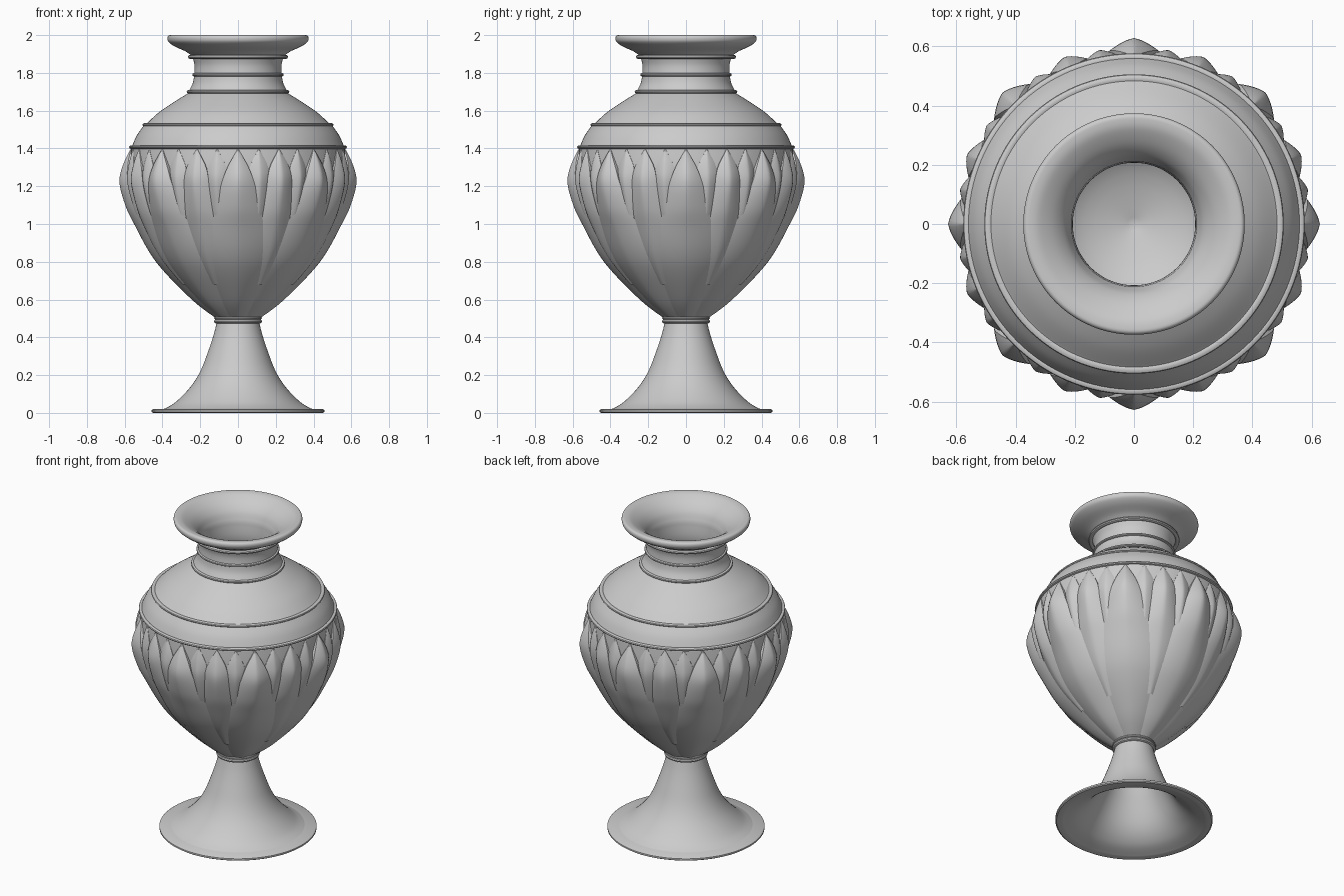
import bpy, bmesh
from math import sin, cos, pi, radians

if "Cube" in bpy.data.objects:
    bpy.data.objects.remove(bpy.data.objects["Cube"])


def smooth_path(pts, n=6):
    """Catmull-Rom curve through (radius, height) points."""
    out = []
    for i in range(len(pts) - 1):
        a, b, c, d = pts[max(i - 1, 0)], pts[i], pts[i + 1], pts[min(i + 2, len(pts) - 1)]
        for k in range(n):
            t = k / n
            out.append(tuple(0.5 * (2 * q + (r - p) * t + (2 * p - 5 * q + 4 * r - s) * t * t
                                    + (3 * q - p - 3 * r + s) * t ** 3)
                             for p, q, r, s in zip(a, b, c, d)))
    return out + [pts[-1]]


def interp(table, z):
    """Linear lookup of radius at height z in a (radius, height) list."""
    for (r0, z0), (r1, z1) in zip(table, table[1:]):
        if z <= z1:
            return r0 + (r1 - r0) * max(0, z - z0) / (z1 - z0)
    return table[-1][0]


def finish(name, bm, angle):
    me = bpy.data.meshes.new(name)
    bm.to_mesh(me)
    bm.free()
    ob = bpy.data.objects.new(name, me)
    bpy.context.collection.objects.link(ob)
    bpy.ops.object.select_all(action='DESELECT')
    ob.select_set(True)
    bpy.context.view_layer.objects.active = ob
    bpy.ops.object.shade_smooth_by_angle(angle=radians(angle))
    return ob


def lathe(name, profile, segs=128, closed=False):
    bm = bmesh.new()
    rings = [[bm.verts.new((max(r, 0) * cos(2 * pi * i / segs), max(r, 0) * sin(2 * pi * i / segs), z))
              for i in range(segs)] for r, z in profile]
    pairs = list(zip(rings, rings[1:])) + ([(rings[-1], rings[0])] if closed else [])
    for a, b in pairs:
        for i in range(segs):
            j = (i + 1) % segs
            bm.faces.new((a[i], a[j], b[j], b[i]))
    bmesh.ops.remove_doubles(bm, verts=bm.verts, dist=1e-5)
    bmesh.ops.recalc_face_normals(bm, faces=bm.faces)
    return finish(name, bm, 35)


def ring(name, r, z, w, h):
    lathe(name, [(r + w * cos(2 * pi * k / 10), z + h * sin(2 * pi * k / 10)) for k in range(10)],
          closed=True)


# Hollow trumpet foot with thin rim
foot_out = smooth_path([(0.39, 0.022), (0.34, 0.05), (0.285, 0.10), (0.235, 0.16), (0.195, 0.23),
                        (0.16, 0.32), (0.13, 0.41), (0.112, 0.48)])
foot_in = smooth_path([(0, 0.42), (0.07, 0.41), (0.115, 0.36), (0.17, 0.25), (0.25, 0.11),
                       (0.33, 0.035), (0.42, 0.0)])
lathe("foot", foot_in + [(0.45, 0), (0.457, 0.005), (0.457, 0.015), (0.45, 0.02)] + foot_out
      + [(0.105, 0.51), (0, 0.51)])
ring("foot_collar_lower", 0.113, 0.485, 0.014, 0.012)
ring("foot_collar_upper", 0.118, 0.502, 0.009, 0.008)

# Body shell: bowl, shoulder, neck, flared lip and hollow inside
bowl = smooth_path([(0.10, 0.50), (0.215, 0.60), (0.395, 0.80), (0.50, 1.0), (0.56, 1.2),
                    (0.57, 1.3), (0.565, 1.40)])
band = smooth_path([(0.56, 1.415), (0.535, 1.47), (0.50, 1.52)], 4)
shoulder = smooth_path([(0.485, 1.53), (0.42, 1.59), (0.34, 1.645), (0.26, 1.695)])
neck = smooth_path([(0.26, 1.705), (0.24, 1.745), (0.232, 1.79), (0.23, 1.84), (0.24, 1.88)])
lip = smooth_path([(0.25, 1.895), (0.28, 1.915), (0.335, 1.94), (0.366, 1.962), (0.374, 1.98),
                   (0.37, 1.995), (0.355, 2.0), (0.32, 1.992), (0.27, 1.96), (0.235, 1.92),
                   (0.216, 1.875)])
inside = smooth_path([(0.212, 1.86), (0.21, 1.75), (0.26, 1.65), (0.42, 1.54), (0.52, 1.38),
                      (0.51, 1.2), (0.45, 1.0), (0.35, 0.81), (0.2, 0.65), (0, 0.58)])
lathe("body", [(0, 0.50)] + bowl + band + shoulder + neck + lip + inside)

# Raised mouldings
for name, r, z, w, h in [("bowl_ring", 0.563, 1.407, 0.014, 0.010),
                         ("shoulder_ring", 0.492, 1.525, 0.014, 0.009),
                         ("neck_base_ring", 0.26, 1.70, 0.012, 0.009),
                         ("neck_middle_ring", 0.231, 1.79, 0.011, 0.009),
                         ("neck_top_ring", 0.252, 1.885, 0.013, 0.011)]:
    ring(name, r, z, w, h)

# Overlapping keeled leaves around the bowl
crest = smooth_path([(0.115, 0.50), (0.245, 0.60), (0.435, 0.80), (0.55, 1.0), (0.597, 1.1),
                     (0.628, 1.22), (0.61, 1.31), (0.568, 1.40)])


def leaves(name, count, start, lift, edge, widths):
    """widths: (half width in degrees, height) from root to tip."""
    bm = bmesh.new()
    widths = smooth_path(widths)
    z0, z1, rows, cols = widths[0][1], widths[-1][1], 36, 7
    us = [-1.0] + [k / cols for k in range(-cols, cols + 1)] + [1.0]
    for n in range(count):
        mid = radians(start + 360 * n / count)
        grid = []
        for j in range(rows + 1):
            z = z0 + (z1 - z0) * j / rows
            half, base = radians(interp(widths, z)), interp(bowl, z)
            height = (interp(crest, z) - base) * lift
            row = []
            for k, u in enumerate(us):
                rim = k in (0, len(us) - 1)
                r = base - 0.012 if rim else base + height * (edge + (1 - edge) * (1 - abs(u) ** 1.35))
                a = mid + half * u
                row.append(bm.verts.new((r * cos(a), r * sin(a), z)))
            grid.append(row)
        for a, b in zip(grid, grid[1:]):
            for k in range(len(us) - 1):
                bm.faces.new((a[k], a[k + 1], b[k + 1], b[k]))
    return finish(name, bm, 40)


leaves("large_leaves", 8, 0, 1.0, 0.4,
       [(22.5, 0.50), (22.5, 0.75), (18.5, 0.9), (15, 1.0), (12, 1.1), (9, 1.2), (5.5, 1.3), (0.3, 1.395)])
leaves("middle_leaves", 8, 22.5, 0.72, 0.3,
       [(6, 0.68), (11, 0.85), (11.5, 1.0), (9.5, 1.1), (7.5, 1.2), (5.5, 1.3), (0.3, 1.395)])
leaves("small_leaves", 16, 11.25, 0.52, 0.15,
       [(4, 0.85), (5.5, 1.0), (6, 1.1), (6, 1.2), (5, 1.3), (0.3, 1.395)])
